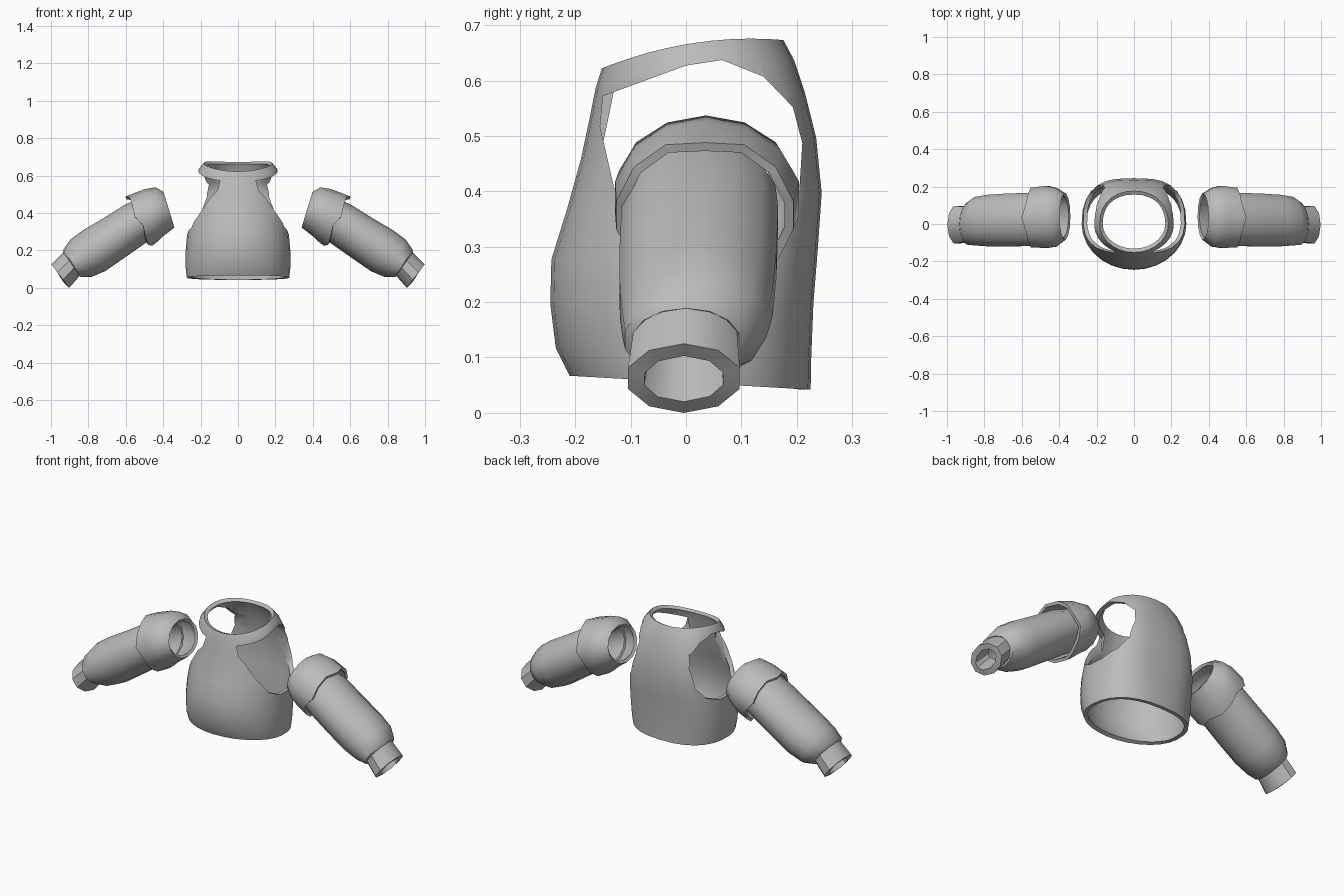
import bpy, bmesh, math
from mathutils import Vector

if "Cube" in bpy.data.objects:
    bpy.data.objects.remove(bpy.data.objects["Cube"])

grey = bpy.data.materials.new("plain_grey")
grey.diffuse_color = (0.5, 0.5, 0.5, 1)
grey.use_nodes = True
grey.node_tree.nodes["Principled BSDF"].inputs["Base Color"].default_value = grey.diffuse_color


def activate(ob):
    bpy.ops.object.select_all(action='DESELECT')
    ob.select_set(True)
    bpy.context.view_layer.objects.active = ob


def apply(ob, kind, **settings):
    activate(ob)
    mod = ob.modifiers.new(kind.lower(), kind)
    for key, value in settings.items():
        setattr(mod, key, value)
    bpy.ops.object.modifier_apply(modifier=mod.name)


def make_object(name, bm):
    me = bpy.data.meshes.new(name)
    bm.to_mesh(me)
    bm.free()
    me.materials.append(grey)
    ob = bpy.data.objects.new(name, me)
    bpy.context.collection.objects.link(ob)
    return ob


def shell(name, rings, thickness):
    """Skin open rings into a tube and give it an inward wall."""
    bm = bmesh.new()
    loops = [[bm.verts.new(p) for p in ring] for ring in rings]
    n = len(rings[0])
    for a, b in zip(loops, loops[1:]):
        for i in range(n):
            j = (i + 1) % n
            bm.faces.new((a[i], a[j], b[j], b[i]))
    bm.normal_update()
    mid = sum((v.co for v in bm.verts), Vector()) / len(bm.verts)
    if sum(f.normal.dot(f.calc_center_median() - mid) for f in bm.faces) < 0:
        bmesh.ops.reverse_faces(bm, faces=bm.faces[:])
    ob = make_object(name, bm)
    apply(ob, 'SOLIDIFY', thickness=thickness, offset=-1, use_even_offset=True)
    return ob


def smooth(ob, angle=38):
    activate(ob)
    bpy.ops.object.shade_smooth_by_angle(angle=math.radians(angle))


def power(v, e):
    return math.copysign(abs(v) ** e, v)


def torso_ring(zf, zb, yf, yb, w, nb, bulge, n=28):
    """Rounder front half, boxier back half, tilted from front to back."""
    pts = []
    for i in range(n):
        a = 2 * math.pi * i / n
        c, s = math.cos(a), math.sin(a)
        e = 2 / nb if s > 0 else 1
        y = power(s, e) * (yb if s > 0 else -yf)
        t = (y - yf) / (yb - yf)
        z = zf + (zb - zf) * t + bulge * 4 * t * (1 - t)
        pts.append((w * power(c, e), y, z))
    return pts


# torso: front z, back z, front y, back y, half width, back squareness, bulge
torso = shell("torso", [torso_ring(*r) for r in (
    (.07, .045, -.21, .225, .274, 2.4, 0),
    (.12, .10, -.235, .226, .28, 2.5, 0),
    (.20, .20, -.245, .23, .28, 2.7, 0),
    (.28, .30, -.243, .238, .272, 3, 0),
    (.37, .40, -.215, .245, .26, 3.1, 0),
    (.46, .50, -.19, .235, .246, 3.1, .005),
    (.53, .58, -.175, .215, .228, 2.8, .01),
    (.59, .64, -.163, .195, .212, 2.4, .02),
    (.625, .676, -.152, .176, .184, 2.2, .02))], .021)

# arm openings cut through each side of the torso
opening = [(-.15, .575), (-.155, .52), (-.13, .41), (-.08, .325), (-.01, .292),
           (.08, .29), (.16, .32), (.203, .38), (.21, .49), (.193, .555),
           (.14, .61), (.065, .64), (0, .63)]
for s in (1, -1):
    bm = bmesh.new()
    face = bm.faces.new([bm.verts.new((s * .08, y, z)) for y, z in opening])
    ext = bmesh.ops.extrude_face_region(bm, geom=[face])["geom"]
    bmesh.ops.translate(bm, vec=(s * .4, 0, 0),
                        verts=[g for g in ext if isinstance(g, bmesh.types.BMVert)])
    bmesh.ops.recalc_face_normals(bm, faces=bm.faces[:])
    cutter = make_object("arm_opening_cutter", bm)
    cutter.hide_render = True
    apply(torso, 'BOOLEAN', object=cutter, operation='DIFFERENCE', solver='EXACT')
    bpy.data.objects.remove(cutter)
smooth(torso)


def arm_ring(side, top, bottom, ylo, yhi, n, wave=0):
    """Oval between an upper and a lower (x, z) point; wave staggers the hem."""
    pts = []
    for i in range(n):
        a = 2 * math.pi * i / n
        c, s = math.cos(a), math.sin(a)
        k = (1 + c) / 2
        x = bottom[0] + (top[0] - bottom[0]) * k + wave * math.cos(5 * a)
        z = bottom[1] + (top[1] - bottom[1]) * k - wave * .6 * math.cos(5 * a)
        pts.append((side * x, (ylo + yhi) / 2 + s * (yhi - ylo) / 2, z))
    return pts


# each arm part: sides, wall thickness, rings of (top, bottom, y low, y high, wave)
arm_parts = {
    "shoulder_cap": (14, .016, (
        ((.398, .515), (.34, .325), -.085, .165, 0),
        ((.44, .54), (.395, .283), -.125, .197, 0),
        ((.50, .53), (.43, .25), -.132, .208, 0),
        ((.592, .497), (.468, .222), -.13, .198, .01))),
    "sleeve": (14, .012, (
        ((.49, .495), (.43, .285), -.115, .165, 0),
        ((.60, .45), (.476, .255), -.12, .17, 0),
        ((.72, .375), (.60, .168), -.124, .167, 0),
        ((.83, .31), (.71, .092), -.123, .16, 0),
        ((.895, .262), (.785, .06), -.118, .148, 0),
        ((.932, .21), (.842, .06), -.113, .115, 0),
        ((.935, .192), (.85, .075), -.098, .098, 0))),
    "wrist_cuff": (10, .03, (
        ((.925, .20), (.83, .085), -.098, .096, 0),
        ((.998, .128), (.902, .003), -.11, .102, 0))),
}
for side, label in ((1, "left"), (-1, "right")):
    for part, (n, wall, rings) in arm_parts.items():
        ob = shell(f"{label}_{part}",
                   [arm_ring(side, *r[:4], n, r[4]) for r in rings], wall)
        smooth(ob, 42)

# settle the whole model on the ground plane
objs = [o for o in bpy.data.objects if o.type == 'MESH']
low = min(v.co.z for o in objs for v in o.data.vertices)
for o in objs:
    for v in o.data.vertices:
        v.co.z -= low
